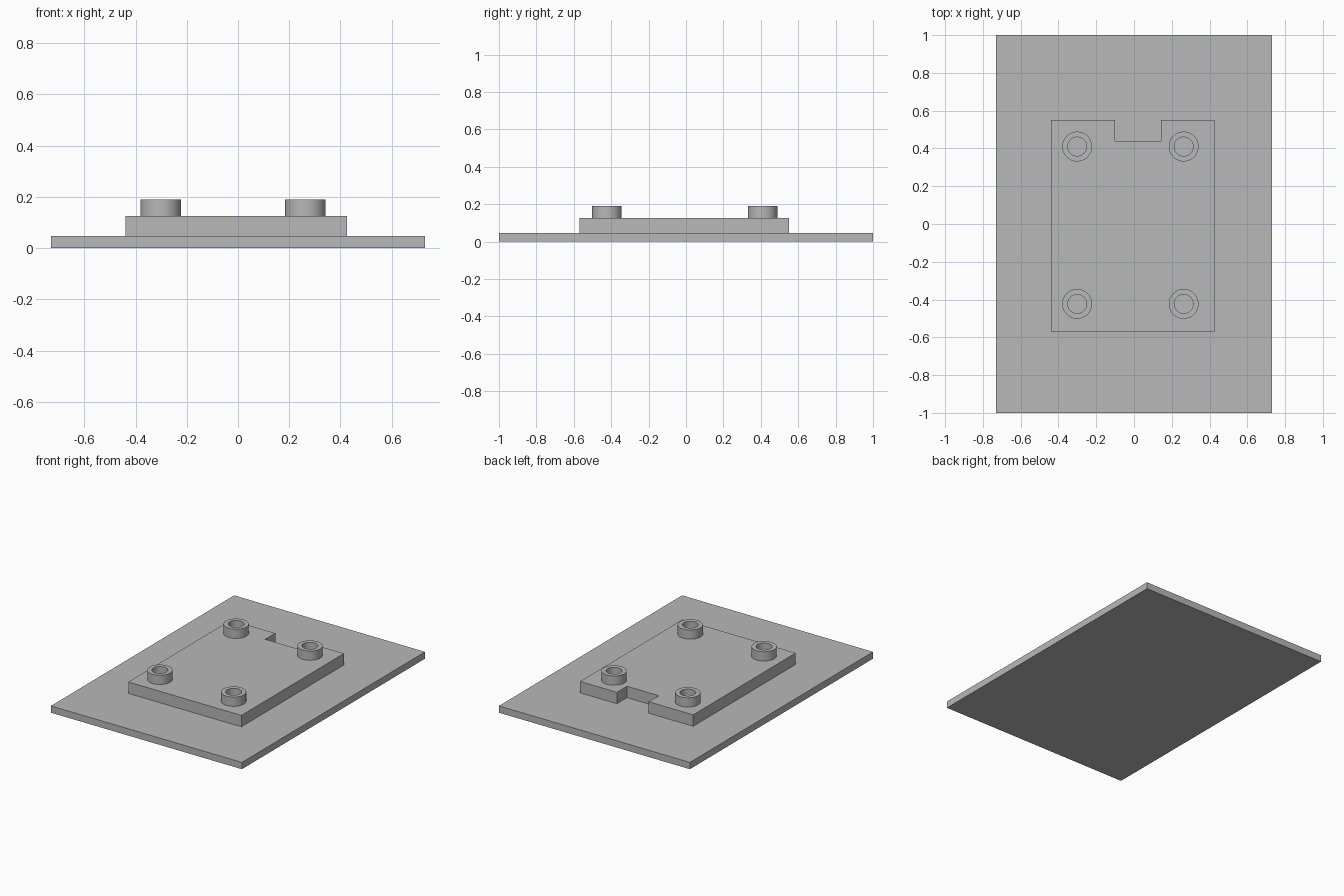
import bpy
import bmesh
from math import radians, tau
from mathutils import Matrix, Vector

cube = bpy.data.objects.get("Cube")
if cube:
    bpy.data.objects.remove(cube, do_unlink=True)

# One plain grey for the whole model
grey = bpy.data.materials.new("plain_grey")
grey.use_nodes = True
colour = (0.48, 0.48, 0.48, 1)
grey.diffuse_color = colour
grey.node_tree.nodes["Principled BSDF"].inputs["Base Color"].default_value = colour

PLATE_TOP, BLOCK_TOP, BOSS_TOP = 0.047, 0.126, 0.19


def finish(name, bm):
    bmesh.ops.recalc_face_normals(bm, faces=bm.faces)
    mesh = bpy.data.meshes.new(name)
    bm.to_mesh(mesh)
    bm.free()
    mesh.materials.append(grey)
    obj = bpy.data.objects.new(name, mesh)
    bpy.context.collection.objects.link(obj)
    return obj


def extruded(name, outline, bottom, top):
    bm = bmesh.new()
    face = bm.faces.new([bm.verts.new((x, y, bottom)) for x, y in outline])
    result = bmesh.ops.extrude_face_region(bm, geom=[face], use_keep_orig=True)
    raised = [v for v in result["geom"] if isinstance(v, bmesh.types.BMVert)]
    bmesh.ops.translate(bm, verts=raised, vec=(0, 0, top - bottom))
    return finish(name, bm)


def tube(name, centre, outer, inner, bottom, top):
    # Lathe the wall section around the boss axis
    bm = bmesh.new()
    section = [(outer, bottom), (outer, top), (inner, top), (inner, bottom)]
    verts = [bm.verts.new((r, 0, z)) for r, z in section]
    edges = [bm.edges.new((a, b)) for a, b in zip(verts, verts[1:])]
    bmesh.ops.spin(bm, geom=verts + edges, cent=(0, 0, 0), axis=(0, 0, 1),
                   angle=tau, steps=48, use_duplicate=False)
    bmesh.ops.remove_doubles(bm, verts=bm.verts, dist=0.0005)
    bmesh.ops.transform(bm, verts=bm.verts,
                        matrix=Matrix.Translation(Vector((*centre, 0))))
    obj = finish(name, bm)
    bpy.ops.object.select_all(action="DESELECT")
    obj.select_set(True)
    bpy.context.view_layer.objects.active = obj
    bpy.ops.object.shade_smooth_by_angle(angle=radians(30))
    return obj


# Thin base plate
extruded("base_plate", [(-0.73, -1), (0.73, -1), (0.73, 1), (-0.73, 1)], 0, PLATE_TOP)

# Raised block with a notch in its back edge
left, right, front, back = 0.425, -0.44, -0.57, 0.55
notch_left, notch_right, notch_front = 0.143, -0.10, 0.44
extruded("raised_block", [
    (right, front), (left, front), (left, back),
    (notch_left, back), (notch_left, notch_front),
    (notch_right, notch_front), (notch_right, back), (right, back),
], PLATE_TOP, BLOCK_TOP)

# Four hollow mounting bosses
for side, x in (("right", -0.301), ("left", 0.263)):
    for end, y in (("front", -0.423), ("back", 0.41)):
        tube(f"{end}_{side}_boss", (x, y), 0.079, 0.05, BLOCK_TOP, BOSS_TOP)
